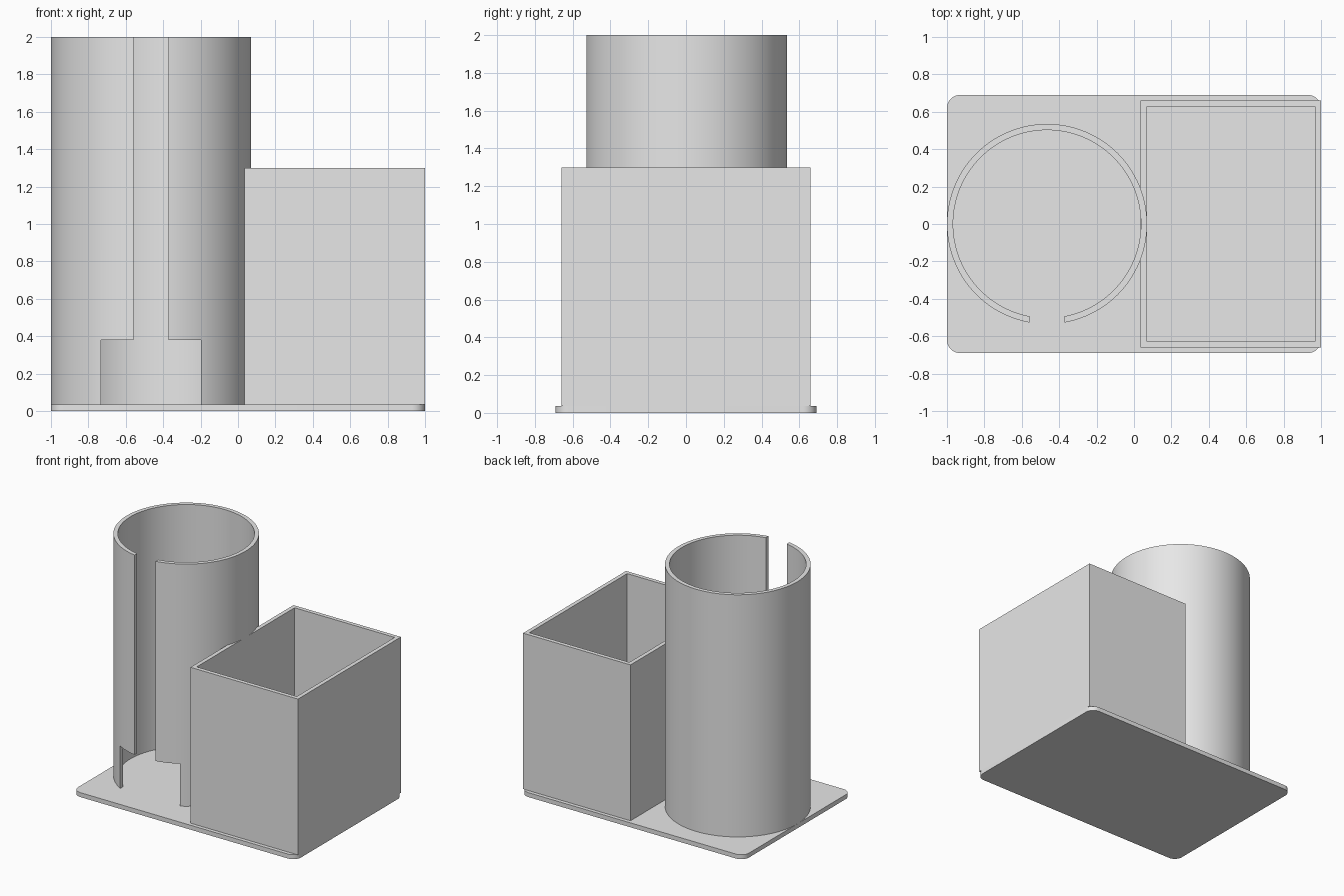
import bpy
import bmesh
import math
from mathutils import Matrix, Vector

if "Cube" in bpy.data.objects:
    bpy.data.objects.remove(bpy.data.objects["Cube"], do_unlink=True)

PLATE_TOP = 0.036
WALL = 0.033
TUBE_X, TUBE_R, TUBE_TOP = -0.465, 0.535, 2.0

grey = bpy.data.materials.new("light_grey")
grey.use_nodes = True
colour = (0.8, 0.8, 0.8, 1)
grey.diffuse_color = colour
grey.node_tree.nodes["Principled BSDF"].inputs["Base Color"].default_value = colour


def add_object(name, bm):
    bmesh.ops.recalc_face_normals(bm, faces=bm.faces)
    mesh = bpy.data.meshes.new(name)
    bm.to_mesh(mesh)
    bm.free()
    mesh.materials.append(grey)
    obj = bpy.data.objects.new(name, mesh)
    bpy.context.collection.objects.link(obj)
    return obj


def block(name, low, high):
    low, high = Vector(low), Vector(high)
    bm = bmesh.new()
    place = Matrix.Translation((low + high) / 2) @ Matrix.Diagonal((*(high - low), 1))
    bmesh.ops.create_cube(bm, size=1, matrix=place)
    return add_object(name, bm)


def cylinder(name, radius, low, high):
    bm = bmesh.new()
    bmesh.ops.create_cone(bm, cap_ends=True, segments=128, radius1=radius, radius2=radius,
                          depth=high - low,
                          matrix=Matrix.Translation((TUBE_X, 0, (low + high) / 2)))
    return add_object(name, bm)


def activate(obj):
    bpy.ops.object.select_all(action="DESELECT")
    obj.select_set(True)
    bpy.context.view_layer.objects.active = obj


def cut(obj, cutter):
    cutter.hide_render = True
    mod = obj.modifiers.new("cut", "BOOLEAN")
    mod.operation = "DIFFERENCE"
    mod.solver = "EXACT"
    mod.object = cutter
    activate(obj)
    bpy.ops.object.modifier_apply(modifier=mod.name)
    bpy.data.objects.remove(cutter, do_unlink=True)


def smooth(obj):
    activate(obj)
    bpy.ops.object.shade_smooth_by_angle(angle=math.radians(30))


# Base plate with rounded upright corners
base = block("base_plate", (-1, -0.69, 0), (1, 0.69, PLATE_TOP))
bm = bmesh.new()
bm.from_mesh(base.data)
uprights = [e for e in bm.edges if abs(e.verts[0].co.z - e.verts[1].co.z) > 0.01]
bmesh.ops.bevel(bm, geom=uprights, offset=0.07, segments=10, profile=0.5, affect="EDGES")
bm.to_mesh(base.data)
bm.free()
smooth(base)

# Open rectangular bin, its floor being the plate
box = block("square_bin", (0.036, -0.66, PLATE_TOP), (1, 0.66, 1.3))
cut(box, block("bin_hollow", (0.036 + WALL, -0.66 + WALL, -1), (1 - WALL, 0.66 - WALL, 3)))

# Tall round tube with a narrow slot and a wide opening at its foot
tube = cylinder("round_tube", TUBE_R, PLATE_TOP, TUBE_TOP)
cut(tube, cylinder("tube_hollow", TUBE_R - WALL, -1, 3))
for name, half_width, top in (("slot", 0.094, 3), ("foot_opening", 0.268, 0.38)):
    cut(tube, block(name, (TUBE_X - half_width, -1, -1), (TUBE_X + half_width, 0, top)))
smooth(tube)
